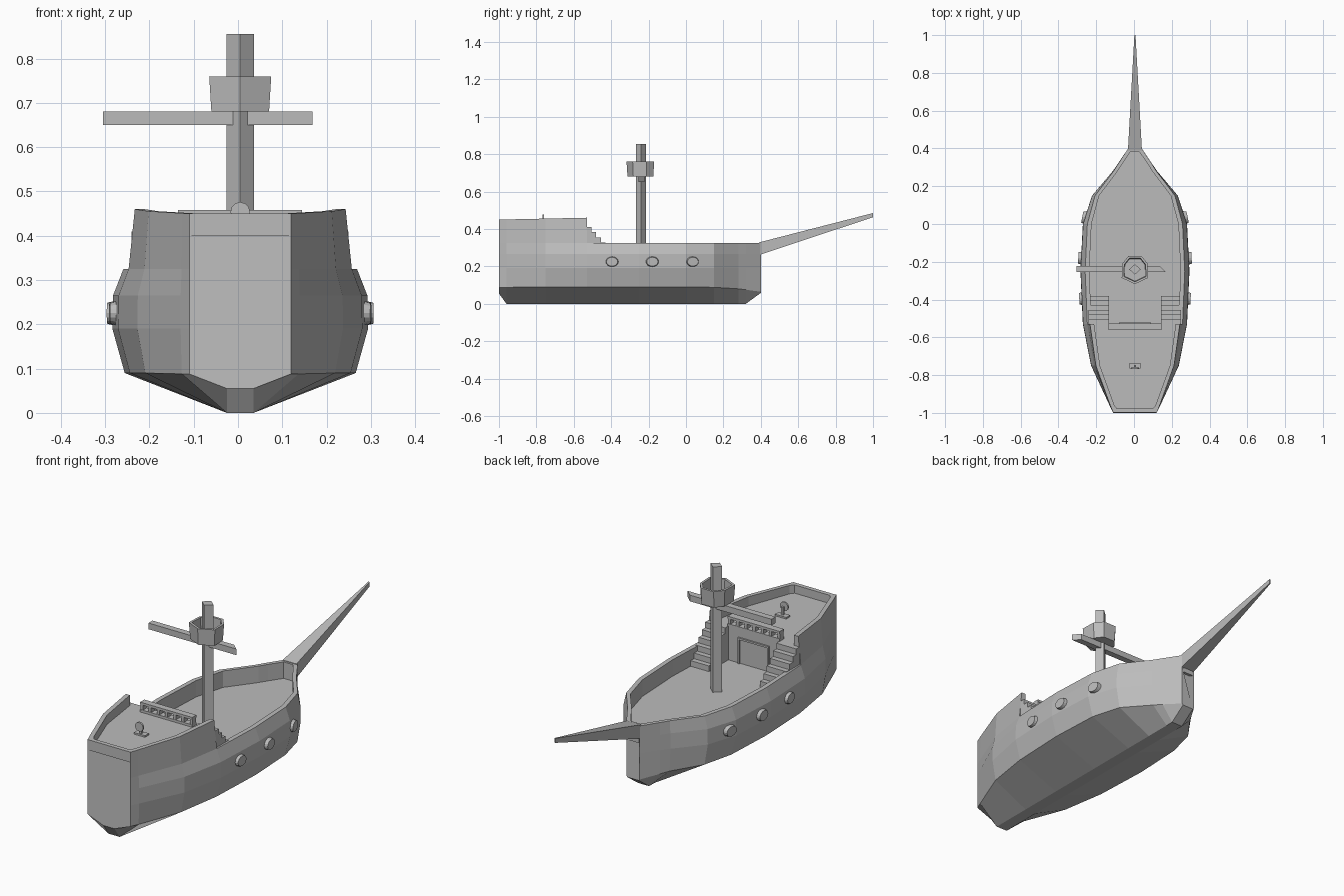
import bpy, bmesh, math
from mathutils import Matrix

if "Cube" in bpy.data.objects:
    bpy.data.objects.remove(bpy.data.objects["Cube"], do_unlink=True)

grey = bpy.data.materials.new("plain grey")
grey.use_nodes = True
grey.diffuse_color = (0.5, 0.5, 0.5, 1)
grey.node_tree.nodes["Principled BSDF"].inputs["Base Color"].default_value = (0.5, 0.5, 0.5, 1)

CX = 0.005          # hull centre line
DECK, QUARTER = 0.245, 0.41
BREAK = -0.53       # where the quarterdeck ends


def finish(name, bm):
    bmesh.ops.remove_doubles(bm, verts=bm.verts, dist=0.0005)
    bmesh.ops.recalc_face_normals(bm, faces=bm.faces)
    mesh = bpy.data.meshes.new(name)
    bm.to_mesh(mesh)
    bm.free()
    mesh.materials.append(grey)
    obj = bpy.data.objects.new(name, mesh)
    bpy.context.collection.objects.link(obj)
    return obj


def add_box(bm, x, y, z):
    size = [b - a for a, b in (x, y, z)]
    mid = [(a + b) / 2 for a, b in (x, y, z)]
    bmesh.ops.create_cube(bm, size=1, matrix=Matrix.Translation(mid) @ Matrix.Diagonal((*size, 1)))


def loft(bm, rings):
    """Skin closed rings of points and cap both ends."""
    loops = [[bm.verts.new(p) for p in ring] for ring in rings]
    n = len(loops[0])
    for a, b in zip(loops, loops[1:]):
        for i in range(n):
            j = (i + 1) % n
            bm.faces.new((a[i], a[j], b[j], b[i]))
    bm.faces.new(loops[0])
    bm.faces.new(loops[-1])


# Hull: cross sections (y, half width, keel z, chine z, fullness)
stations = [(-1, .115, .055, .088, 0), (-.96, .135, 0, .088, .2), (-.75, .235, 0, .09, .8),
            (BREAK, .28, 0, .09, 1), (-.25, .293, 0, .09, 1), (0, .28, 0, .09, 1),
            (.15, .23, 0, .088, .8), (.28, .118, 0, .08, .4), (.32, .09, 0, .075, .2),
            (.4, .036, .058, .064, 0)]


def section(y, w, keel, chine, full, aft):
    def wide(f):
        return w * (1 + (f - 1) * full)
    rail = .45 + .01 * (y + 1) / .47 if aft else .325
    top = wide(.85) if aft else wide(.9)
    floor = QUARTER if aft else DECK
    wall = min(.022, top * .4)
    end_y = min(max(y, -.98), .385)     # bulwark thickness at the ends
    half = [(.03, y, keel), (wide(.89), y, chine), (wide(.985), y, .19), (wide(.98), y, .265),
            (wide(.9), y, .325), (top, y, rail), (top - wall, end_y, rail),
            (top - wall, end_y, floor)]
    return ([(CX + x, b, z) for x, b, z in half]
            + [(CX - x, b, z) for x, b, z in reversed(half)])


bm = bmesh.new()
loft(bm, [section(*s, True) for s in stations if s[0] <= BREAK]
     + [section(*s, False) for s in stations if s[0] >= BREAK])
bmesh.ops.dissolve_degenerate(bm, dist=.0005, edges=bm.edges)
hull = finish("hull", bm)

# Bulwarks across the stern and the bow
bm = bmesh.new()
add_box(bm, (CX - .112, CX + .112), (-.999, -.978), (.4, .45))
finish("stern_bulwark", bm)
bm = bmesh.new()
add_box(bm, (CX - .03, CX + .03), (.38, .399), (.24, .325))
finish("bow_bulwark", bm)

# Bowsprit: a long tapering spar
bm = bmesh.new()
loft(bm, [[(CX + s * w, y, z) for s, z in ((-1, lo), (1, lo), (1, hi), (-1, hi))]
          for y, w, lo, hi in ((.39, .037, .26, .328), (1, .003, .463, .485))])
finish("bowsprit", bm)

# Mast: square post set corner-on
bm = bmesh.new()
loft(bm, [[(CX + .031 * x, -.24 + .027 * y, z) for x, y in ((1, 0), (0, 1), (-1, 0), (0, -1))]
          for z in (DECK - .01, .855)])
finish("mast", bm)

# Yard with one end cut at a slant
bm = bmesh.new()
loft(bm, [[(-.305, -.253, z), (.168, -.253, z), (.135, -.222, z), (-.305, -.222, z)]
          for z in (.65, .68)])
finish("yard", bm)

# Lookout basket: open seven-sided tub
plan = [(-.035, .07), (.035, .07), (.067, .03), (.07, -.045), (0, -.078), (-.07, -.045), (-.067, .03)]
bm = bmesh.new()
loft(bm, [[(CX + x * k, -.24 + y * k, z) for x, y in plan]
          for k, z in ((.93, .68), (1, .76), (.84, .76), (.8, .695))])
finish("lookout_basket", bm)

# Stairs on both sides of the bulkhead
for side, name in ((1, "left_stairs"), (-1, "right_stairs")):
    bm = bmesh.new()
    for i in range(6):
        x = sorted((CX + side * .138, CX + side * .245))
        add_box(bm, x, (BREAK - .002, BREAK + .025 * (i + 1)),
                (QUARTER - .0275 * (i + 1), QUARTER - .0275 * i))
    finish(name, bm)

# Quarterdeck railing with six square openings
bm = bmesh.new()
for z in (QUARTER, .446):
    add_box(bm, (CX - .14, CX + .14), (-.56, -.528), (z, z + .012))
for i in range(7):
    x = CX + (i - 3) * .0443
    add_box(bm, (x - .007, x + .007), (-.558, -.53), (QUARTER, .456))
finish("quarterdeck_railing", bm)

# Doorway surround on the bulkhead
bm = bmesh.new()
for s in (-1, 1):
    add_box(bm, sorted((CX + s * .075, CX + s * .084)), (BREAK - .005, BREAK + .008), (DECK, .37))
add_box(bm, (CX - .084, CX + .084), (BREAK - .005, BREAK + .008), (.362, .371))
finish("door_frame", bm)

# Steering stand: base plate, post and a small wheel
bm = bmesh.new()
add_box(bm, (CX - .03, CX + .03), (-.765, -.735), (QUARTER - .005, QUARTER + .008))
add_box(bm, (CX - .006, CX + .006), (-.758, -.746), (QUARTER, .455))
bmesh.ops.create_cone(bm, cap_ends=True, segments=12, radius1=.022, radius2=.022, depth=.008,
                      matrix=Matrix.Translation((CX, -.764, .454)) @ Matrix.Rotation(math.pi / 2, 4, 'X'))
finish("steering_stand", bm)

# Portholes: three rimmed discs on each side
for side, label in ((1, "left"), (-1, "right")):
    for i, (y, x, turn) in enumerate(((.035, .268, -.2), (-.18, .289, -.05), (-.395, .284, .05))):
        bm = bmesh.new()
        place = (Matrix.Translation((CX + side * x, y, .225))
                 @ Matrix.Rotation(-side * turn, 4, 'Z') @ Matrix.Rotation(side * math.pi / 2, 4, 'Y'))
        bmesh.ops.create_cone(bm, cap_ends=True, segments=16, radius1=.036, radius2=.03,
                              depth=.022, matrix=place @ Matrix.Diagonal((.8, 1, 1, 1)))
        finish(f"{label}_porthole_{i + 1}", bm)
